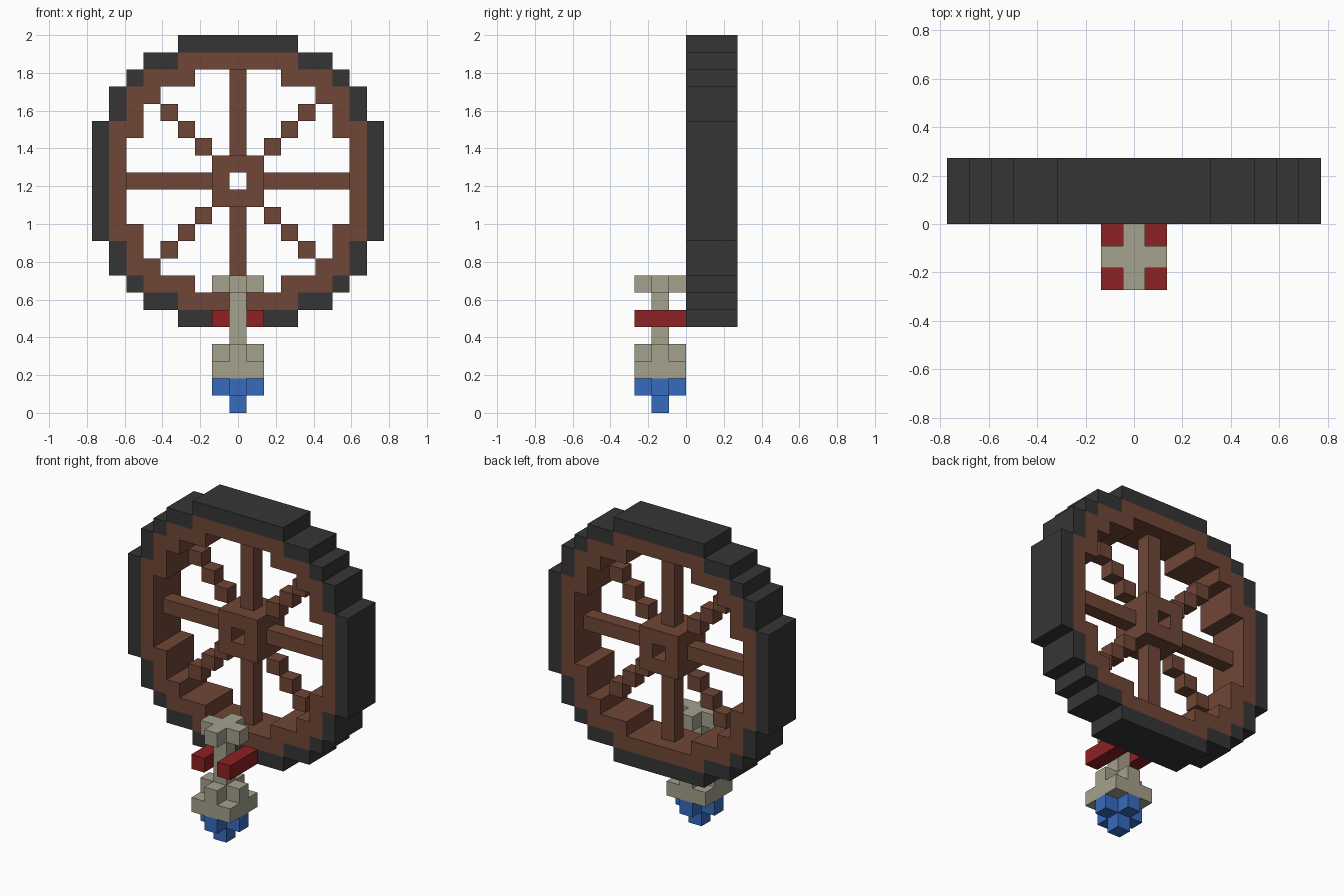
import bpy
import bmesh
from mathutils import Vector

cube = bpy.data.objects.get("Cube")
if cube:
    bpy.data.objects.remove(cube, do_unlink=True)

U = 2 / 22          # block size
HUB = 13            # block row of the wheel centre


def material(name, rgb):
    """Flat material from sRGB 0-255 values."""
    lin = [((c / 255 + 0.055) / 1.055) ** 2.4 if c > 10 else c / 255 / 12.92 for c in rgb]
    m = bpy.data.materials.new(name)
    m.use_nodes = True
    m.diffuse_color = (*lin, 1)
    bsdf = m.node_tree.nodes["Principled BSDF"]
    bsdf.inputs["Base Color"].default_value = (*lin, 1)
    bsdf.inputs["Roughness"].default_value = 0.9
    return m


black = material("black rubber", (53, 53, 53))
brown = material("brown wood", (112, 70, 54))
stone = material("pale stone", (164, 161, 140))
red = material("red", (141, 33, 35))
blue = material("blue", (54, 107, 189))

parts = {}          # part name -> (material, set of block cells)


def add(name, mat, cells):
    parts[name] = (mat, set(cells))


def box(xs, ys, zs):
    """Cells of a block, each range given as inclusive (low, high)."""
    return {(x, y, z) for x in range(xs[0], xs[1] + 1)
            for y in range(ys[0], ys[1] + 1) for z in range(zs[0], zs[1] + 1)}


def ring(profile, ys):
    """Mirror an octant of (a, b) cells into a full ring around the hub."""
    return {(sx * p, y, HUB + sz * q) for a, b in profile for p, q in ((a, b), (b, a))
            for sx in (-1, 1) for sz in (-1, 1) for y in range(ys[0], ys[1] + 1)}


def plus(z):
    """Plus-shaped layer of the hanging ornament."""
    return box((-1, 1), (-2, -2), (z, z)) | box((0, 0), (-3, -1), (z, z))


# Wheel: tyre, rim, hub with a hole, straight spokes, stepped diagonal spokes
add("tyre", black, ring([(i, 8) for i in range(4)] + [(4, 7), (5, 7), (6, 6)], (0, 2)))
add("rim", brown, ring([(i, 7) for i in range(4)]
                       + [(3, 6), (4, 6), (5, 6), (5, 5)], (0, 2)))
add("hub", brown, ring([(1, 0), (1, 1)], (0, 2)))
add("straight_spokes", brown, ring([(i, 0) for i in range(2, 7)], (1, 1)))
add("diagonal_spokes", brown, ring([(i, i) for i in (2, 3, 4)], (1, 1)))

# Ornament in front of the wheel, from the bottom up
add("blue_tip", blue, box((0, 0), (-2, -2), (0, 0)) | plus(1))
add("collar", stone, box((-1, 1), (-3, -1), (2, 2)) | plus(3))
add("stem", stone, box((0, 0), (-2, -2), (4, 6)))
add("cross_cap", stone, plus(7))
add("left_red_bar", red, box((1, 1), (-3, -1), (5, 5)))
add("right_red_bar", red, box((-1, -1), (-3, -1), (5, 5)))

occupied = set().union(*(cells for _, cells in parts.values()))


def build(name, mat, cells):
    """Mesh the exposed block sides of one part."""
    bm = bmesh.new()
    for cell in sorted(cells):
        centre = Vector(cell) + Vector((0, 0.5, 0.5))
        for axis in range(3):
            for sign in (-1, 1):
                step = [0, 0, 0]
                step[axis] = sign
                if tuple(c + s for c, s in zip(cell, step)) in occupied:
                    continue
                n = Vector(step)
                a = Vector([float(i == (axis + 1) % 3) for i in range(3)])
                b = n.cross(a)
                bm.faces.new([bm.verts.new((centre + (n + a * i + b * j) / 2) * U)
                              for i, j in ((-1, -1), (1, -1), (1, 1), (-1, 1))])
    bmesh.ops.remove_doubles(bm, verts=bm.verts, dist=U * 0.01)
    mesh = bpy.data.meshes.new(name)
    bm.to_mesh(mesh)
    bm.free()
    mesh.materials.append(mat)
    obj = bpy.data.objects.new(name, mesh)
    bpy.context.collection.objects.link(obj)


for part_name, (mat, cells) in parts.items():
    build(part_name, mat, cells)
